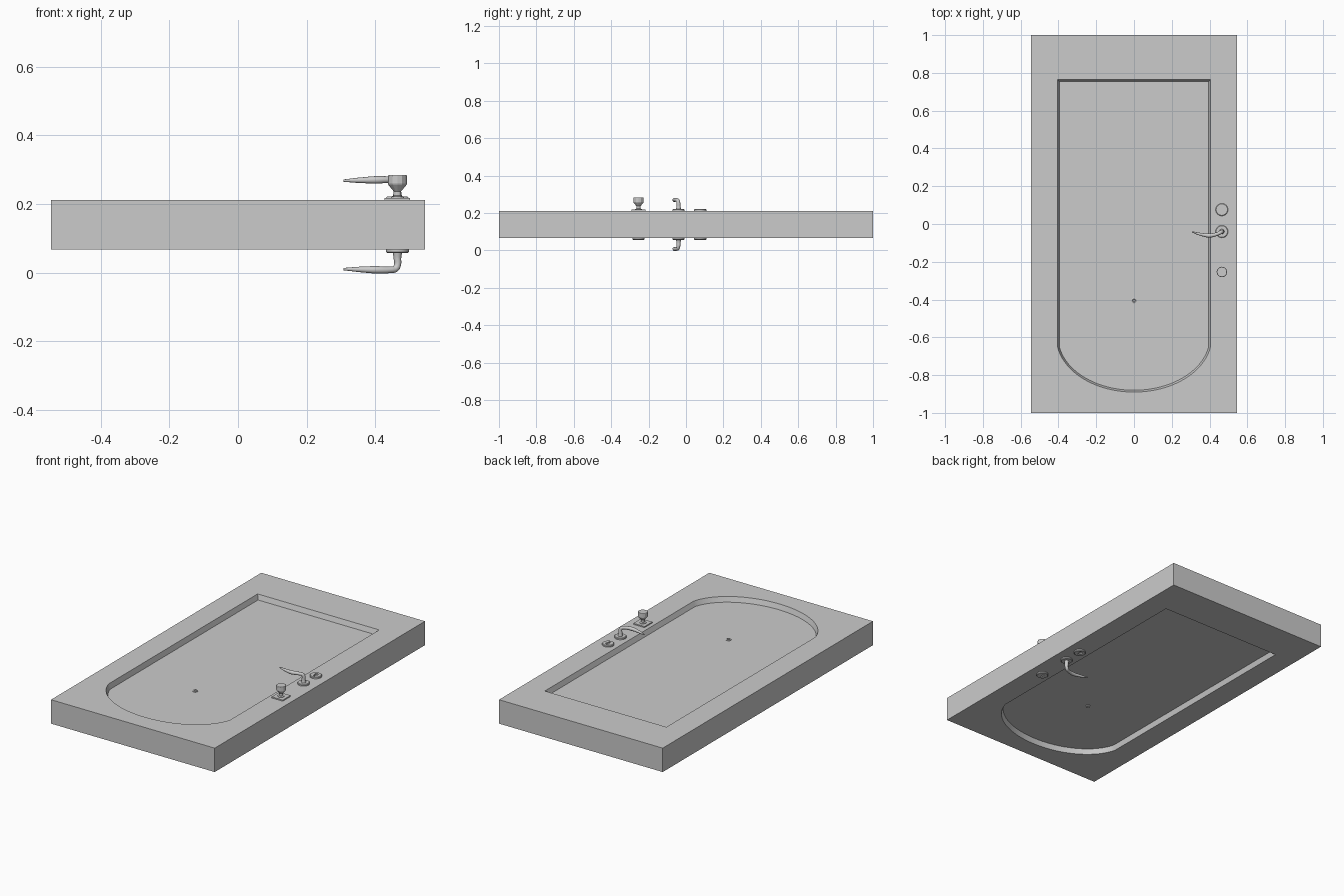
import bpy, bmesh
from math import sin, cos, pi, radians, asin

MID = 0.139      # height of the door's middle plane
HALF = 0.072     # half of the door thickness
TOP = MID + HALF
LOCK_X = 0.465
LOCK_Y, LEVER_Y, BOLT_Y = 0.076, -0.04, -0.254

cube = bpy.data.objects.get("Cube")
if cube:
    bpy.data.objects.remove(cube, do_unlink=True)


def make(name, bm, loc=(0, 0, 0), smooth=True):
    bmesh.ops.recalc_face_normals(bm, faces=bm.faces)
    mesh = bpy.data.meshes.new(name)
    bm.to_mesh(mesh)
    bm.free()
    obj = bpy.data.objects.new(name, mesh)
    bpy.context.collection.objects.link(obj)
    obj.location = loc
    if smooth:
        select(obj)
        bpy.ops.object.shade_smooth_by_angle(angle=radians(30))
    return obj


def select(obj):
    bpy.ops.object.select_all(action='DESELECT')
    obj.select_set(True)
    bpy.context.view_layer.objects.active = obj


def apply_all(obj):
    select(obj)
    for mod in list(obj.modifiers):
        bpy.ops.object.modifier_apply(modifier=mod.name)


def both_faces(obj):
    """Repeat a part on the opposite face of the door."""
    mod = obj.modifiers.new("opposite_face", 'MIRROR')
    mod.use_axis = (False, False, True)
    mod.mirror_object = door
    apply_all(obj)


def loop(bm, points, z):
    verts = [bm.verts.new((x, y, z)) for x, y in points]
    edges = [bm.edges.new((verts[i - 1], verts[i])) for i in range(len(verts))]
    return verts, edges


def bridge(bm, a, b):
    for i in range(len(a)):
        bm.faces.new((a[i - 1], a[i], b[i], b[i - 1]))


def circle(r, sides):
    return [(r * cos(2 * pi * i / sides), r * sin(2 * pi * i / sides)) for i in range(sides)]


def lathe(name, profile, loc, sides=32, smooth=True):
    """Closed turned part from (radius, height) pairs."""
    bm = bmesh.new()
    rings = [loop(bm, circle(r, sides), z)[0] for r, z in profile]
    for a, b in zip(rings, rings[1:]):
        bridge(bm, a, b)
    bm.faces.new(rings[0])
    bm.faces.new(rings[-1])
    return make(name, bm, loc, smooth)


def prism(name, points, z0, z1, loc):
    bm = bmesh.new()
    a, b = loop(bm, points, z0)[0], loop(bm, points, z1)[0]
    bridge(bm, a, b)
    bm.faces.new(a)
    bm.faces.new(b)
    return make(name, bm, loc, False)


def cut(obj, cutter):
    mod = obj.modifiers.new("cut", 'BOOLEAN')
    mod.operation = 'DIFFERENCE'
    mod.solver = 'EXACT'
    mod.object = cutter
    apply_all(obj)
    bpy.data.objects.remove(cutter, do_unlink=True)


def panel_outline(inset):
    """Straight-sided panel with one shallow arched end."""
    half, end = 0.405 - inset, 0.765 - inset
    centre, depth, steps = -0.60, 0.29 - inset, 40
    start = asin(0.05 / depth)
    wide = half / cos(start)
    pts = [(-half, end)]
    for i in range(steps + 1):
        a = start + (pi - 2 * start) * i / steps
        pts.append((-wide * cos(a), centre - depth * sin(a)))
    return pts + [(half, end)]


# Door slab with a sunken panel, half modelled and mirrored
bm = bmesh.new()
corners = [(-0.545, -1), (0.545, -1), (0.545, 1), (-0.545, 1)]
middle, _ = loop(bm, corners, 0)
edge, edge_e = loop(bm, corners, HALF)
rim, rim_e = loop(bm, panel_outline(0), HALF)
floor, _ = loop(bm, panel_outline(0.01), HALF - 0.03)
bmesh.ops.triangle_fill(bm, edges=edge_e + rim_e, use_beauty=True)
bridge(bm, middle, edge)
bridge(bm, rim, floor)
bm.faces.new(floor)
door = make("door_slab", bm, (0, 0, MID))
mirror = door.modifiers.new("opposite_face", 'MIRROR')
mirror.use_axis = (False, False, True)
apply_all(door)

# Round cover plates
ROSETTE = [(0.033, -0.002), (0.033, 0.007), (0.030, 0.010)]
lock = lathe("lock_rosette", ROSETTE, (LOCK_X, LOCK_Y, TOP))
lever_plate = lathe("lever_rosette", ROSETTE, (LOCK_X, LEVER_Y, TOP))
both_faces(lever_plate)

# Keyhole: round top with a straight slot below
keyhole = []
for i in range(17):
    a = radians(-60 + 300 * i / 16)
    keyhole.append((0.010 * cos(a), 0.007 + 0.010 * sin(a)))
keyhole += [(-0.005, -0.019), (0.005, -0.019)]
cut(lock, prism("keyhole_cutter", keyhole, 0.003, 0.02, (LOCK_X, LOCK_Y, TOP)))
both_faces(lock)

# Lever handles: a tapered swept bar on each face
curve = bpy.data.curves.new("lever_handle", 'CURVE')
curve.dimensions = '3D'
curve.bevel_depth = 0.01
curve.bevel_resolution = 4
curve.resolution_u = 8
curve.use_fill_caps = True
path = [(0, 0, 0.005, 1.4), (0, 0, 0.025, 1.1), (0, -0.001, 0.046, 1),
        (-0.006, -0.004, 0.056, 1), (-0.02, -0.011, 0.059, 0.95),
        (-0.065, -0.021, 0.059, 1.1), (-0.11, -0.015, 0.058, 0.8),
        (-0.157, -0.002, 0.057, 0.35)]
spline = curve.splines.new('BEZIER')
spline.bezier_points.add(len(path) - 1)
for p, (x, y, z, r) in zip(spline.bezier_points, path):
    p.co = (x, y, z)
    p.radius = r
    p.handle_left_type = p.handle_right_type = 'AUTO'
lever = bpy.data.objects.new("lever_handle", curve)
bpy.context.collection.objects.link(lever)
lever.location = (LOCK_X, LEVER_Y, TOP)
select(lever)
bpy.ops.object.convert(target='MESH')
lever = bpy.context.object
bpy.ops.object.shade_smooth_by_angle(angle=radians(40))
both_faces(lever)

# Bolt: square plate and faceted turn knob above, slotted rosette below
square = [(-0.037, -0.037), (0.037, -0.037), (0.037, 0.037), (-0.037, 0.037)]
prism("bolt_plate", square, -0.002, 0.007, (LOCK_X, BOLT_Y, TOP))
lathe("bolt_knob", [(0.019, 0.006), (0.019, 0.010), (0.011, 0.013), (0.011, 0.026),
                    (0.026, 0.044), (0.028, 0.048), (0.028, 0.070), (0.026, 0.073)],
      (LOCK_X, BOLT_Y, TOP), sides=12, smooth=False)
release = lathe("bolt_release_rosette", [(r, -z) for r, z in ROSETTE],
                (LOCK_X, BOLT_Y, MID - HALF))
slot = [(-0.003, -0.014), (0.003, -0.014), (0.003, 0.014), (-0.003, 0.014)]
cut(release, prism("slot_cutter", slot, -0.02, -0.004, (LOCK_X, BOLT_Y, MID - HALF)))

# Peephole: flanged ring with a sunken lens
peephole = lathe("peephole", [(0.015, -0.002), (0.015, 0.003), (0.012, 0.005),
                              (0.008, 0.005), (0.006, 0.001)],
                 (0, -0.405, TOP - 0.03), sides=24)
both_faces(peephole)
